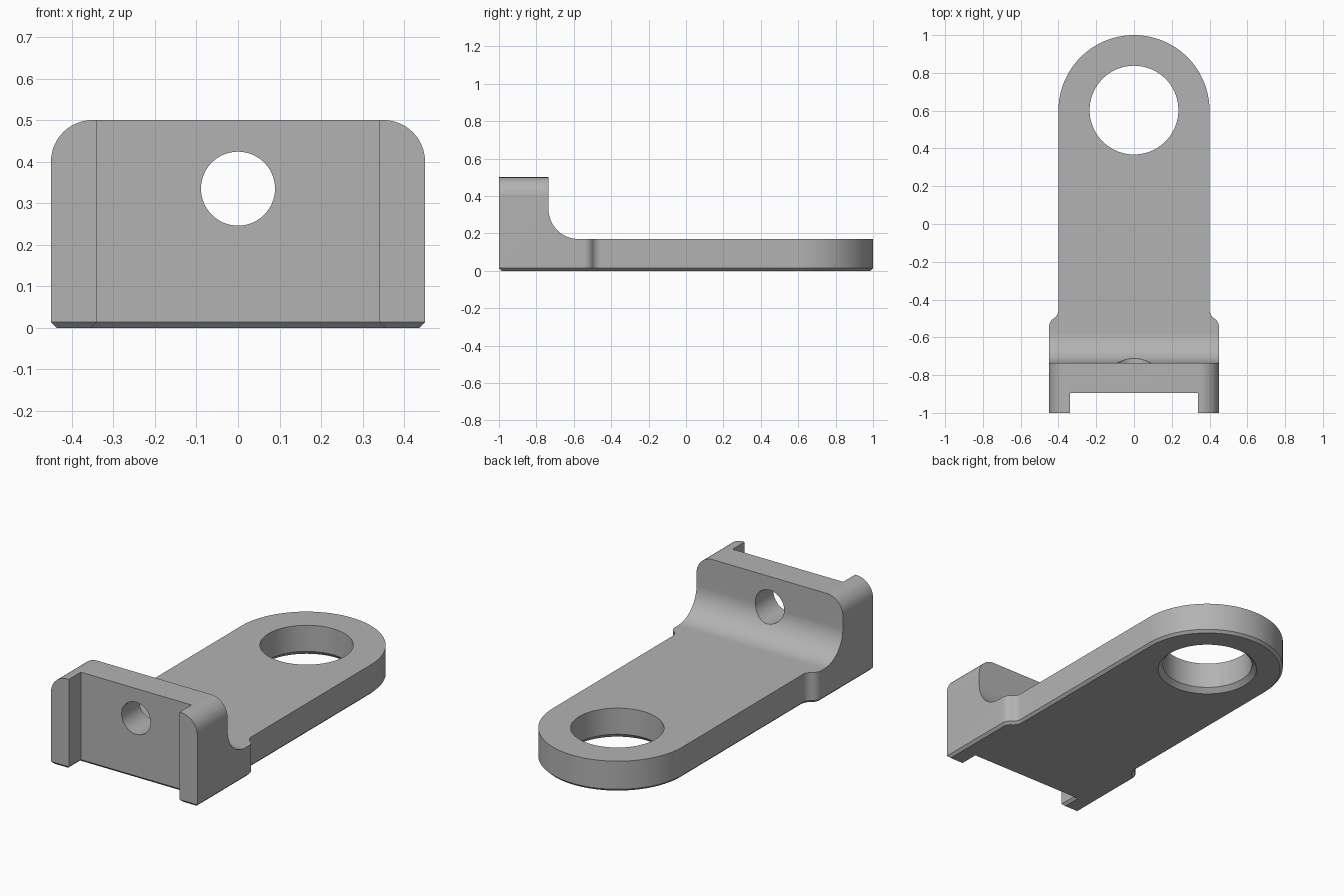
import bpy, bmesh
from math import sin, cos, radians, pi
from mathutils import Vector

default = bpy.data.objects.get("Cube")
if default:
    bpy.data.objects.remove(default, do_unlink=True)

grey = bpy.data.materials.new("plain grey")
grey.use_nodes = True
COLOUR = (0.45, 0.45, 0.45, 1)
grey.diffuse_color = COLOUR
grey.node_tree.nodes["Principled BSDF"].inputs["Base Color"].default_value = COLOUR

CHAMFER = 0.014
HEIGHT, PLATE = 0.5, 0.17


def arc(cx, cy, r, start, end, steps):
    """Points along a circular arc, angles in degrees."""
    angles = [radians(start + (end - start) * i / steps) for i in range(steps + 1)]
    return [(cx + r * cos(a), cy + r * sin(a)) for a in angles]


def prism(name, points, axis, low, high, chamfer=0):
    """Extrude a 2D outline along an axis; optionally chamfer the low end."""
    place = {"x": lambda u, v, w: (w, u, v),
             "y": lambda u, v, w: (u, w, v),
             "z": lambda u, v, w: (u, v, w)}[axis]
    bm = bmesh.new()
    base = bm.faces.new([bm.verts.new(place(u, v, low + chamfer)) for u, v in points])
    top = bmesh.ops.extrude_face_region(bm, geom=[base], use_keep_orig=True)
    shift = Vector(place(0, 0, high - low - chamfer))
    bmesh.ops.translate(bm, vec=shift,
                        verts=[g for g in top["geom"] if isinstance(g, bmesh.types.BMVert)])
    bmesh.ops.recalc_face_normals(bm, faces=bm.faces)
    if chamfer:
        bmesh.ops.inset_region(bm, faces=[base], thickness=chamfer, depth=chamfer,
                               use_even_offset=True)
        for v in base.verts:
            v.co.z = low
    mesh = bpy.data.meshes.new(name)
    bm.to_mesh(mesh)
    bm.free()
    obj = bpy.data.objects.new(name, mesh)
    bpy.context.collection.objects.link(obj)
    return obj


def cut(target, cutter):
    """Subtract the cutter from the target, then discard it."""
    cutter.hide_render = True
    mod = target.modifiers.new("cut", "BOOLEAN")
    mod.operation, mod.solver, mod.object = "DIFFERENCE", "EXACT", cutter
    bpy.ops.object.select_all(action="DESELECT")
    bpy.context.view_layer.objects.active = target
    target.select_set(True)
    bpy.ops.object.modifier_apply(modifier=mod.name)
    bpy.data.objects.remove(cutter, do_unlink=True)


# Plan outline: front channel, wide foot, S-shaped shoulder, rounded end
R, TURN = 0.053, 58
right_side = [(0.34, -0.895), (0.34, -1), (0.45, -1)]
right_side += arc(0.45 - R, -0.545, R, 0, TURN, 8)
right_side += arc(0.40 + R, -0.455, R, 180 + TURN, 180, 8)
right_side += arc(0, 0.6, 0.4, 0, 90, 32)
outline = right_side + [(-x, y) for x, y in reversed(right_side[:-1])]
bracket = prism("bracket", outline, "z", 0, HEIGHT, CHAMFER)

# Space above the plate, with the fillet up to the upright wall
space = [(-0.735, 0.7)] + arc(-0.575, PLATE + 0.16, 0.16, 180, 270, 24)
space += [(1.2, PLATE), (1.2, 0.7)]
cut(bracket, prism("plate_space", space, "x", -1, 1))

# Rounded upper corners of the wall
corner = arc(0.35, 0.4, 0.1, 0, 90, 20) + [(0.35, 0.6), (0.6, 0.6), (0.6, 0.4)]
for side in (1, -1):
    cut(bracket, prism("corner_cutter", [(side * x, z) for x, z in corner], "y", -1.2, -0.6))

# Screw hole through the wall
cut(bracket, prism("screw_hole", arc(0, 0.335, 0.089, 0, 354, 59), "y", -1.2, -0.4))

# Large hole through the plate, flared at the underside
cut(bracket, prism("large_hole", arc(0, 0.603, 0.235, 0, 355, 71), "z", -0.2, 0.4))
bpy.ops.mesh.primitive_cone_add(vertices=72, radius1=0.285, radius2=0.235, depth=0.05,
                                location=(0, 0.603, 0))
cut(bracket, bpy.context.object)

bracket.data.materials.clear()
bracket.data.materials.append(grey)
bpy.ops.object.select_all(action="DESELECT")
bpy.context.view_layer.objects.active = bracket
bracket.select_set(True)
bpy.ops.object.shade_smooth_by_angle(angle=radians(30))
